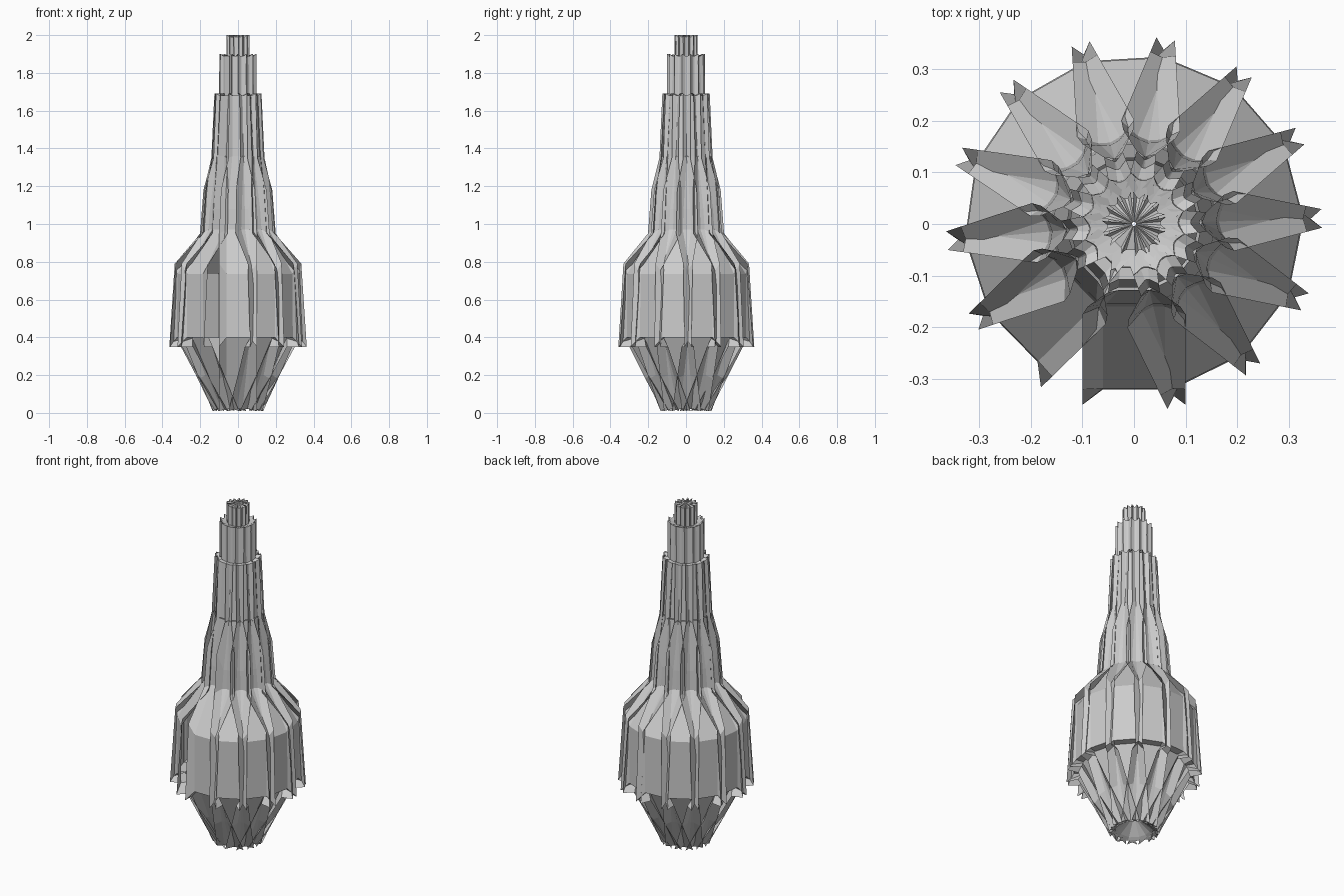
import bpy, bmesh, math

PANELS = 13
STEP = math.radians(26.2)      # does not quite close, leaving one slot at the front left

# rows up the panel: centre radius, centre height, flange radius, flange height, half width
SECTIONS = {
    "lower_cone_panels": [
        (0.010, 0.10, 0.010, 0.10, 0.006),
        (0.085, 0.03, 0.075, 0.03, 0.060),
        (0.100, 0.02, 0.090, 0.01, 0.100),
        (0.185, 0.20, 0.190, 0.18, 0.100),
        (0.275, 0.40, 0.285, 0.35, 0.100)],
    "body_panels": [
        (0.275, 0.40, 0.285, 0.35, 0.100),
        (0.320, 0.40, 0.350, 0.35, 0.100),
        (0.318, 0.735, 0.320, 0.79, 0.100),
        (0.160, 0.97, 0.175, 0.95, 0.100)],
    "lower_neck_panels": [
        (0.160, 0.97, 0.175, 0.95, 0.100),
        (0.155, 1.08, 0.160, 1.18, 0.090),
        (0.128, 1.36, 0.132, 1.35, 0.050)],
    "upper_neck_panels": [
        (0.123, 1.36, 0.132, 1.35, 0.050),
        (0.107, 1.68, 0.116, 1.69, 0.048),
        (0.085, 1.68, 0.090, 1.69, 0.045)],
    "collar_panels": [
        (0.085, 1.68, 0.090, 1.69, 0.045),
        (0.083, 1.89, 0.089, 1.90, 0.045),
        (0.040, 1.88, 0.040, 1.88, 0.040)],
    "tip_panels": [
        (0.050, 1.88, 0.055, 1.88, 0.025),
        (0.050, 1.99, 0.057, 2.00, 0.025),
        (0.004, 2.00, 0.004, 2.00, 0.002)],
}


def panel_ring(name, rows):
    """Ring of overlapping flat panels whose side flanges flare outwards."""
    bm = bmesh.new()
    for k in range(PANELS):
        a = -math.pi / 2 + k * STEP
        c, s = math.cos(a), math.sin(a)
        grid = []
        for rc, zc, rf, zf, w in rows:
            cut = ((-w, rf, zf), (-0.6 * w, rc, zc), (0.6 * w, rc, zc), (w, rf, zf))
            grid.append([bm.verts.new((r * c - t * s, r * s + t * c, z)) for t, r, z in cut])
        for lo, hi in zip(grid, grid[1:]):
            for i in range(3):
                bm.faces.new((lo[i], lo[i + 1], hi[i + 1], hi[i]))
    me = bpy.data.meshes.new(name)
    bm.to_mesh(me)
    bm.free()
    ob = bpy.data.objects.new(name, me)
    bpy.context.collection.objects.link(ob)
    return ob


for part, profile in SECTIONS.items():
    panel_ring(part, profile)
